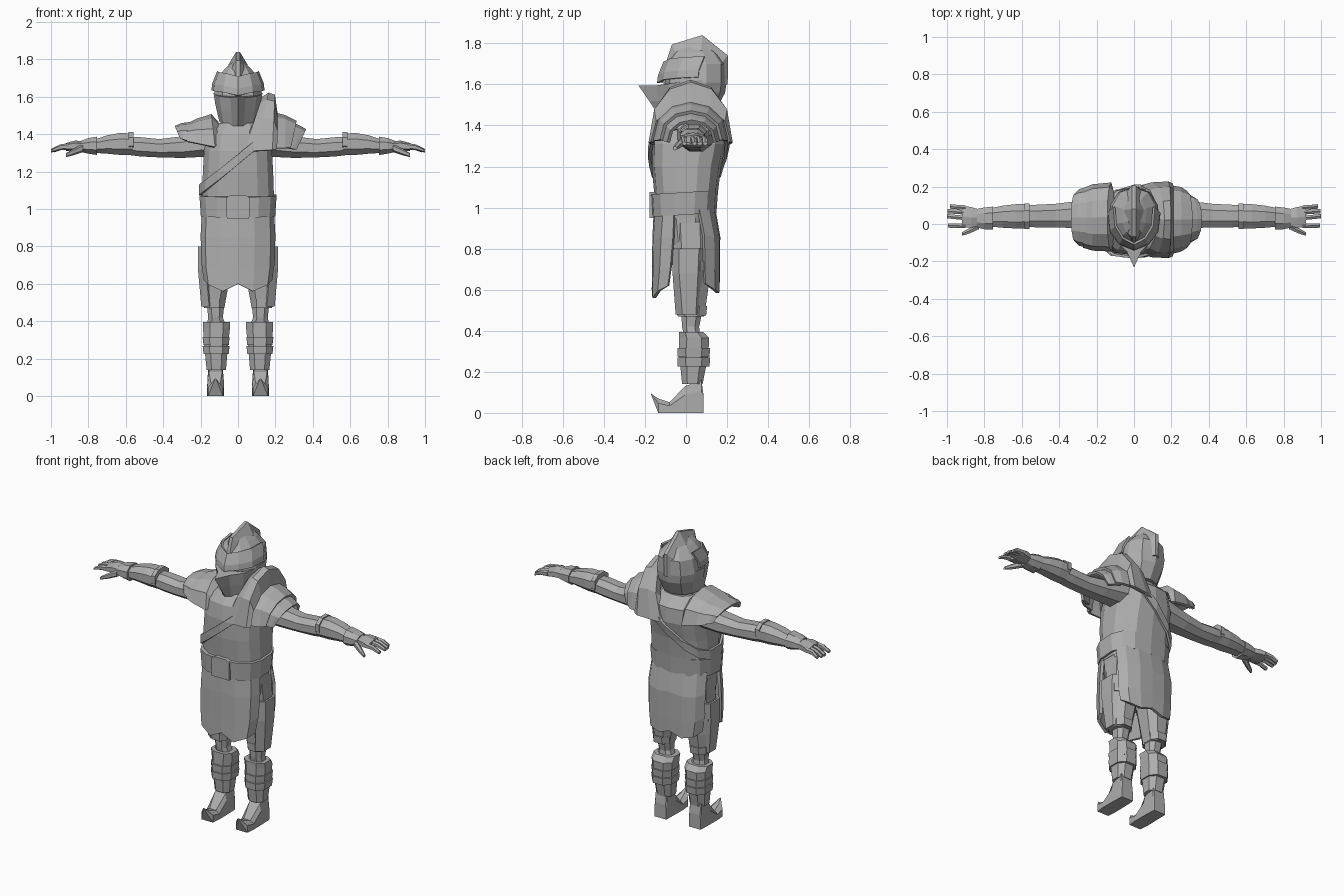
import bpy, bmesh, math
from mathutils import Vector

steel = bpy.data.materials.new("steel grey")
steel.diffuse_color = (0.42, 0.42, 0.42, 1)


def build(name, verts, faces, thick=0.0, offset=0.0):
    me = bpy.data.meshes.new(name)
    me.from_pydata([tuple(v) for v in verts], [], faces)
    bm = bmesh.new()
    bm.from_mesh(me)
    bmesh.ops.recalc_face_normals(bm, faces=bm.faces)
    bm.to_mesh(me)
    bm.free()
    me.materials.append(steel)
    ob = bpy.data.objects.new(name, me)
    bpy.context.collection.objects.link(ob)
    if thick:
        m = ob.modifiers.new("thickness", 'SOLIDIFY')
        m.thickness, m.offset = thick, offset
    return ob


def loft(name, rings, closed=True, caps=True, thick=0.0, offset=0.0):
    """Skin a list of point rows that all have the same length."""
    n = len(rings[0])
    verts = [p for r in rings for p in r]
    faces = []
    for i in range(len(rings) - 1):
        for j in range(n if closed else n - 1):
            k = (j + 1) % n
            faces.append((i*n + j, i*n + k, (i+1)*n + k, (i+1)*n + j))
    if closed and caps:
        faces += [tuple(range(n)), tuple(range(len(verts) - n, len(verts)))]
    return build(name, verts, faces, thick, offset)


def oval(a, b, ra, rb, n, p=0.8):
    """Rounded-box outline around (a, b)."""
    out = []
    for i in range(n):
        t = 2*math.pi*(i + 0.5)/n
        c, s = math.cos(t), math.sin(t)
        out.append((a + ra*math.copysign(abs(c)**p, c), b + rb*math.copysign(abs(s)**p, s)))
    return out


def column(name, secs, n=8, p=0.8, **kw):
    """Upright body; sections are z, x centre, x radius, y front, y back."""
    return loft(name, [[(x, y, z) for x, y in oval(cx, (y0+y1)/2, rx*1.04, (y1-y0)/2*1.04, n, p)]
                       for z, cx, rx, y0, y1 in secs], **kw)


def limb(name, secs, n=8, p=0.9):
    """Sideways body; sections are x, y front, y back, z low, z high."""
    return loft(name, [[(x, y, z) for y, z in oval((y0+y1)/2, (z0+z1)/2, (y1-y0)/2*1.04, (z1-z0)/2*1.05, n, p)]
                       for x, y0, y1, z0, z1 in secs])


def arch(name, s, secs, n=6):
    """Shoulder plate; sections are x, y front, y back, z low, z top, inward lean of the ends."""
    rows = []
    for x, y0, y1, z0, z1, lean in secs:
        row = []
        for i in range(n + 1):
            t = math.pi*i/n
            k = max(0.0, math.sin(t))**0.85
            row.append((s*(x - lean*(1-k)), (y0+y1)/2 - (y1-y0)/2*math.cos(t), z0 + (z1-z0)*k))
        rows.append(row)
    return loft(name, rows, closed=False, thick=0.016)


# torso, pelvis and neck
trunk = [(0.95, 0, .182, -.145, .135), (1.08, 0, .188, -.15, .15), (1.20, 0, .184, -.16, .165),
         (1.31, 0, .178, -.16, .19), (1.40, 0, .16, -.145, .185), (1.46, 0, .10, -.10, .13)]
column("torso", trunk, 14, 0.75)
column("pelvis", [(0.72, 0, .15, -.10, .12), (0.85, 0, .18, -.12, .13), (0.98, 0, .182, -.14, .135)], 12)
column("neck", [(1.42, 0, .085, -.07, .11), (1.54, 0, .08, -.06, .10)], 8)

# belt with buckle, front slightly lower than the back
belt = column("belt", [(0.965, 0, .195, -.162, .142), (1.075, 0, .202, -.168, .15)], 14, 0.75)
for v in belt.data.vertices:
    v.co.z += v.co.y*0.06
loft("buckle", [[(-.06, y, .95), (.06, y, .95), (.062, y, 1.06), (.04, y, 1.075), (-.04, y, 1.075), (-.062, y, 1.06)]
                for y in (-.15, -.178)])

# diagonal strap: slanted slice of a slightly larger torso
strap = column("diagonal_strap", [(z, c, r+.004, a-.004, b+.004) for z, c, r, a, b in trunk], 14, 0.75,
               caps=False, thick=0.014, offset=1)
bm = bmesh.new()
bm.from_mesh(strap.data)
slope = Vector((-0.64, 0, 0.77))
for lo, co in ((True, (-.19, 0, 1.08)), (False, (-.19, 0, 1.135))):
    bmesh.ops.bisect_plane(bm, geom=bm.verts[:] + bm.edges[:] + bm.faces[:], plane_co=co, plane_no=slope,
                           clear_inner=lo, clear_outer=not lo)
bm.to_mesh(strap.data)
bm.free()


# tabards: half outline of x, y at top, middle and bottom, bottom z; mirrored across x
def tabard(name, cols):
    full = [(-c[0],) + c[1:] for c in cols[:0:-1]] + cols
    rows = []
    for k, (w, h) in enumerate(((.98, 0.0), (1.02, .35), (1.0, .75), (.93, 1.0))):
        row = []
        for x, yt, ym, yb, zb in full:
            y = (yt, ym, (ym + yb)/2, yb)[k]
            row.append((x*w, y, .99 + (zb - .99)*h))
        rows.append(row)
    loft(name, rows, closed=False, thick=0.018)


tabard("front_tabard", [(0, -.148, -.155, -.158, .60), (.085, -.142, -.15, -.155, .56),
                        (.165, -.105, -.115, -.13, .595), (.188, -.055, -.06, -.085, .62)])
tabard("back_tabard", [(0, .135, .158, .155, .61), (.085, .13, .155, .153, .585),
                       (.155, .105, .13, .135, .60), (.188, .06, .085, .09, .63)])

for s, side in ((-1, "right"), (1, "left")):
    # legs
    column(side + "_thigh", [(.93, s*.10, .085, -.08, .12), (.78, s*.105, .09, -.07, .12),
                             (.60, s*.12, .072, -.055, .11), (.47, s*.128, .056, -.04, .09)])
    column(side + "_knee", [(.49, s*.12, .048, -.025, .08), (.42, s*.12, .04, -.02, .065),
                            (.37, s*.115, .055, -.01, .07)])
    rows = []
    for z, x, y0, y1 in ((.80, .208, -.06, .09), (.68, .208, -.06, .085), (.48, .190, -.045, .075)):
        rows.append([(s*(x - .04), y0, z), (s*x, y0 + .03, z), (s*x, y1 - .03, z), (s*(x - .04), y1, z)])
    loft(side + "_thigh_plate", rows, closed=False, thick=0.014)
    column(side + "_thigh_strap", [(.69, s*.118, .088, -.068, .118), (.74, s*.116, .092, -.07, .12)])
    column(side + "_knee_strap", [(.475, s*.128, .058, -.045, .10), (.52, s*.127, .061, -.048, .105)])
    column(side + "_greave", [(.395, s*.115, .074, -.035, .085), (.365, s*.115, .074, -.035, .115),
                              (.28, s*.117, .066, -.035, .11), (.14, s*.116, .053, -.02, .082)])
    for z in (.225, .272):
        column(side + "_greave_strap", [(z, s*.117, .069, -.042, .116), (z + .044, s*.117, .074, -.044, .12)])
    # boot with curled toe, sections run heel to toe
    loft(side + "_boot", [[(s*.12 - w, y, z0), (s*.12 + w, y, z0), (s*.12 + w, y, (z0+z1*2)/3),
                           (s*.12 + w*u, y, z1), (s*.12 - w*u, y, z1), (s*.12 - w, y, (z0+z1*2)/3)]
                          for y, w, z0, z1, u in ((.085, .04, 0, .09, .9), (.075, .042, 0, .16, .9),
                                                  (-.005, .044, 0, .13, .8), (-.08, .045, 0, .052, .5),
                                                  (-.135, .04, 0, .07, .3), (-.17, .004, .088, .094, .5))])
    # arms and armour on the forearms
    limb(side + "_arm", [(s*.13, -.05, .14, 1.28, 1.43), (s*.30, -.025, .125, 1.272, 1.39),
                         (s*.42, -.02, .11, 1.275, 1.375), (s*.52, -.02, .105, 1.28, 1.385),
                         (s*.60, -.015, .10, 1.29, 1.385)])
    limb(side + "_bracer", [(s*.565, -.025, .108, 1.287, 1.405), (s*.63, -.026, .108, 1.288, 1.408),
                            (s*.70, -.022, .10, 1.295, 1.395), (s*.775, -.015, .085, 1.30, 1.37)])
    limb(side + "_bracer_edge", [(s*.56, -.03, .112, 1.31, 1.412), (s*.585, -.03, .112, 1.305, 1.412)])
    limb(side + "_gauntlet_cuff", [(s*.755, -.032, .095, 1.288, 1.388), (s*.80, -.03, .09, 1.295, 1.38),
                                   (s*.84, -.02, .082, 1.305, 1.365)])
    limb(side + "_palm", [(s*.82, -.01, .08, 1.31, 1.36), (s*.87, -.025, .095, 1.31, 1.365),
                          (s*.92, -.025, .105, 1.312, 1.352)], 6)
    # fingers and thumb
    for i, (ya, yb, tip) in enumerate(((-.01, -.008, .995), (.032, .042, 1.0), (.062, .069, .998), (.088, .094, .985))):
        h = .013
        limb(side + "_finger", [(s*.90, ya - h, ya + h, 1.317, 1.352), (s*.95, (ya+yb)/2 - h, (ya+yb)/2 + h, 1.315, 1.345),
                                (s*tip, yb - h, yb + h, 1.303, 1.32)], 6)
    limb(side + "_thumb", [(s*.83, -.03, .01, 1.305, 1.345), (s*.88, -.052, -.02, 1.288, 1.322),
                           (s*.92, -.064, -.044, 1.278, 1.298)], 6)

# left shoulder: tall neck guard and two overlapping plates
arch("left_neck_guard", 1, [(.125, -.13, .17, 1.32, 1.53, .10), (.135, -.15, .20, 1.30, 1.595, .10),
                            (.165, -.17, .215, 1.31, 1.615, .07), (.192, -.175, .22, 1.315, 1.605, .01),
                            (.205, -.165, .21, 1.32, 1.50, 0)])
arch("left_upper_shoulder_plate", 1, [(.19, -.155, .20, 1.325, 1.51, 0), (.25, -.14, .19, 1.325, 1.495, 0),
                                      (.31, -.12, .17, 1.33, 1.465, .03)])
arch("left_lower_shoulder_plate", 1, [(.26, -.12, .17, 1.33, 1.47, .02), (.335, -.095, .15, 1.32, 1.435, .04),
                                      (.36, -.085, .14, 1.318, 1.42, .05)])
# right shoulder: lower plates only
arch("right_upper_shoulder_plate", -1, [(.11, -.125, .19, 1.34, 1.46, -.01), (.145, -.14, .215, 1.33, 1.50, .02),
                                        (.22, -.135, .205, 1.35, 1.475, 0), (.27, -.12, .185, 1.36, 1.45, 0)])
arch("right_lower_shoulder_plate", -1, [(.22, -.125, .195, 1.35, 1.462, 0), (.30, -.11, .18, 1.37, 1.452, .01),
                                        (.335, -.095, .165, 1.375, 1.437, .03)])

# helmet skull
column("helmet", [(1.47, 0, .10, -.06, .14), (1.56, 0, .122, -.09, .185), (1.61, 0, .13, -.10, .192),
                  (1.70, 0, .115, -.095, .19), (1.755, 0, .065, -.06, .15), (1.785, 0, .03, -.03, .11)], 10, 0.9)
# brow visor, dipping in the middle over the eye slit
rows = []
for f, z, g in ((1.0, 1.625, .0), (.97, 1.66, .004), (.78, 1.725, .03)):
    rows.append([(x*f, y + g, z + dz) for x, y, dz in
                 ((-.136, .06, .01), (-.125, -.04, .005), (-.075, -.105, -.002), (0, -.135, -.018),
                  (.075, -.105, -.002), (.125, -.04, .005), (.136, .06, .01))])
loft("brow_visor", rows, closed=False, thick=0.012)
# pointed face guard
rows = []
for f, z, tip, d in ((.76, 1.445, -.13, .035), (.90, 1.52, -.18, .015), (1.0, 1.595, -.232, .0)):
    half = [(.13, .08, .025), (.13, .0, .02), (.10, -.085 + d*.4, .008), (.04, -.145 + d, 0)]
    rows.append([(-x*f, y, z + dz) for x, y, dz in half] + [(0, tip, z)] +
                [(x*f, y, z + dz) for x, y, dz in half[::-1]])
loft("face_guard", rows)
# crest: ridge wide at its base and thin along the top, running brow to nape
ridge = [(-.135, 1.615, -.10, 1.60, .012), (-.103, 1.69, -.06, 1.64, .025), (-.068, 1.795, -.02, 1.68, .042),
         (.08, 1.84, .07, 1.70, .052), (.205, 1.74, .13, 1.66, .045), (.203, 1.60, .13, 1.58, .05)]
loft("crest", [[(-.010, y, z), (.010, y, z), (w, (y+yb)/2, (z+zb)/2), (w, yb, zb), (-w, yb, zb), (-w, (y+yb)/2, (z+zb)/2)]
               for y, z, yb, zb, w in ridge])
